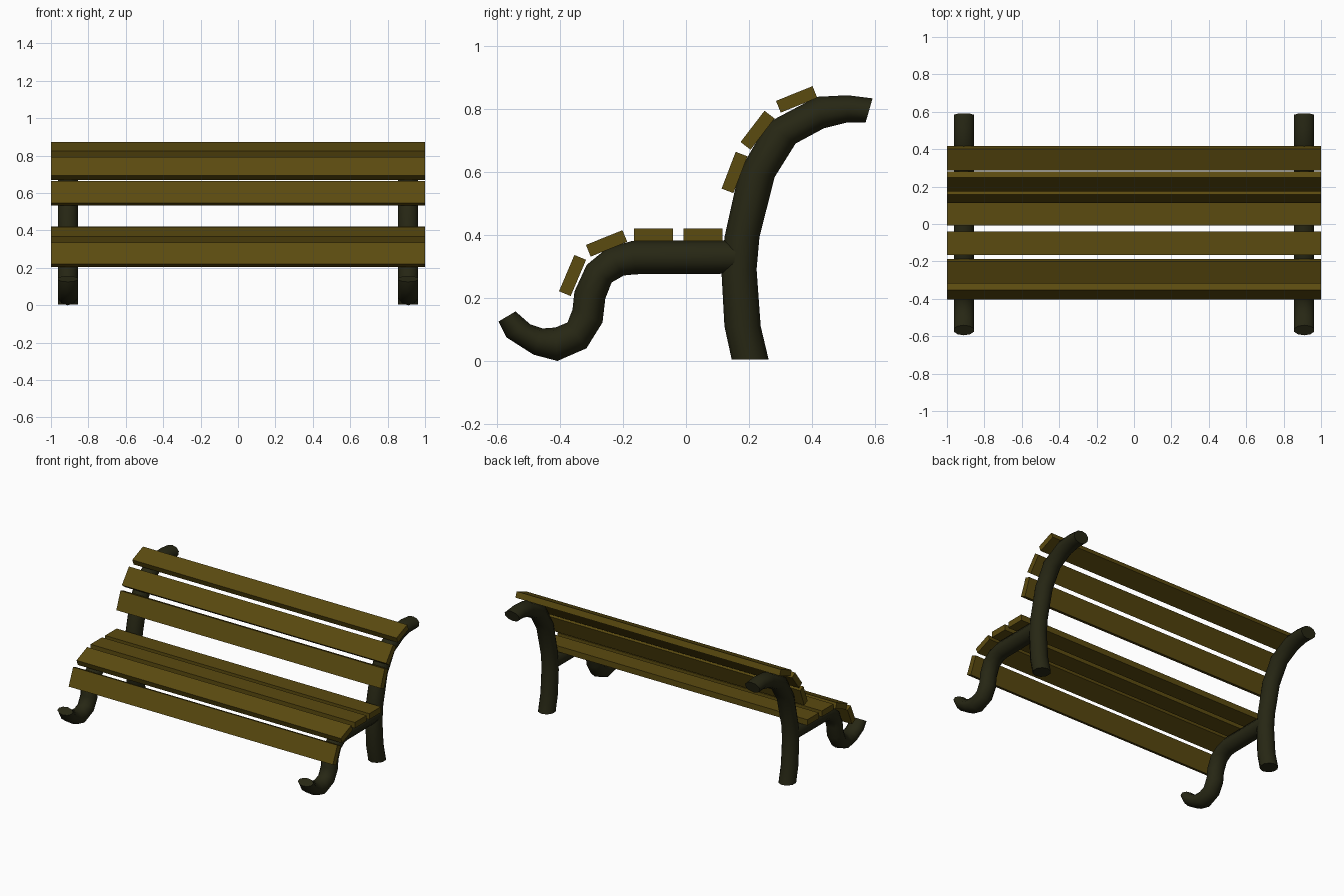
import bpy, bmesh, math
from mathutils import Vector

cube = bpy.data.objects.get("Cube")
if cube:
    bpy.data.objects.remove(cube, do_unlink=True)


def make_material(name, color):
    m = bpy.data.materials.new(name)
    m.use_nodes = True
    m.diffuse_color = color
    bsdf = next(n for n in m.node_tree.nodes if n.type == 'BSDF_PRINCIPLED')
    bsdf.inputs["Base Color"].default_value = color
    return m


wood = make_material("olive brown wood", (0.105, 0.07, 0.005, 1))
iron = make_material("dark iron", (0.02, 0.02, 0.007, 1))


def add_object(name, bm, mat):
    bmesh.ops.recalc_face_normals(bm, faces=bm.faces[:])
    mesh = bpy.data.meshes.new(name)
    bm.to_mesh(mesh)
    bm.free()
    mesh.materials.append(mat)
    ob = bpy.data.objects.new(name, mesh)
    bpy.context.collection.objects.link(ob)
    return ob


def tube(name, x, pairs, radius=0.056, sides=10):
    """Sweep an oval ring through pairs of opposite outline points (y, z)."""
    bm = bmesh.new()
    rings = []
    for y1, z1, y2, z2 in pairs:
        a, b = Vector((x, y1, z1)), Vector((x, y2, z2))
        mid, half = (a + b) / 2, (a - b) / 2
        ring = []
        for i in range(sides):
            t = math.tau * i / sides
            ring.append(bm.verts.new(mid + half * math.cos(t)
                                     + Vector((radius * math.sin(t), 0, 0))))
        rings.append(ring)
    for r, s in zip(rings, rings[1:]):
        for i in range(sides):
            j = (i + 1) % sides
            bm.faces.new((r[i], r[j], s[j], s[i]))
    bm.faces.new(rings[0])
    bm.faces.new(rings[-1])
    ob = add_object(name, bm, iron)
    bpy.ops.object.select_all(action='DESELECT')
    ob.select_set(True)
    bpy.context.view_layer.objects.active = ob
    bpy.ops.object.shade_smooth_by_angle(angle=math.radians(50))


def slat(name, y, z, tilt):
    """Long plank tilted about the x axis."""
    bm = bmesh.new()
    bmesh.ops.create_cube(bm, size=1)
    bmesh.ops.scale(bm, vec=(2, 0.125, 0.04), verts=bm.verts)
    ob = add_object(name, bm, wood)
    ob.location = (0, y, z)
    ob.rotation_euler.x = math.radians(tilt)


# Rear leg curving up into the back support
rear_leg = [
    (0.145, 0.005, 0.262, 0.005), (0.122, 0.11, 0.237, 0.11),
    (0.113, 0.275, 0.224, 0.29), (0.122, 0.392, 0.233, 0.392),
    (0.168, 0.60, 0.281, 0.583), (0.258, 0.755, 0.348, 0.69),
    (0.415, 0.838, 0.437, 0.738), (0.513, 0.843, 0.513, 0.757),
    (0.592, 0.833, 0.57, 0.757),
]
# Curled front foot rising into the seat rail
front_leg = [
    (-0.541, 0.157, -0.595, 0.125), (-0.494, 0.116, -0.57, 0.075),
    (-0.455, 0.103, -0.484, 0.02), (-0.414, 0.106, -0.408, 0.0),
    (-0.376, 0.122, -0.316, 0.04), (-0.36, 0.163, -0.265, 0.122),
    (-0.354, 0.22, -0.256, 0.198), (-0.315, 0.305, -0.236, 0.249),
    (-0.25, 0.358, -0.198, 0.271), (-0.17, 0.381, -0.16, 0.275),
    (0.17, 0.382, 0.17, 0.277),
]
for side, x in (("left", 0.91), ("right", -0.91)):
    tube("rear_leg_" + side, x, rear_leg)
    tube("front_leg_" + side, x, front_leg)

# Seat and back planks
slat("seat_slat_front", -0.36, 0.271, 67)
slat("seat_slat_edge", -0.252, 0.373, 22)
slat("seat_slat_middle", -0.103, 0.4, 0)
slat("seat_slat_rear", 0.054, 0.4, 0)
slat("back_slat_lower", 0.154, 0.598, 69)
slat("back_slat_middle", 0.227, 0.732, 52.5)
slat("back_slat_top", 0.351, 0.83, 22)
